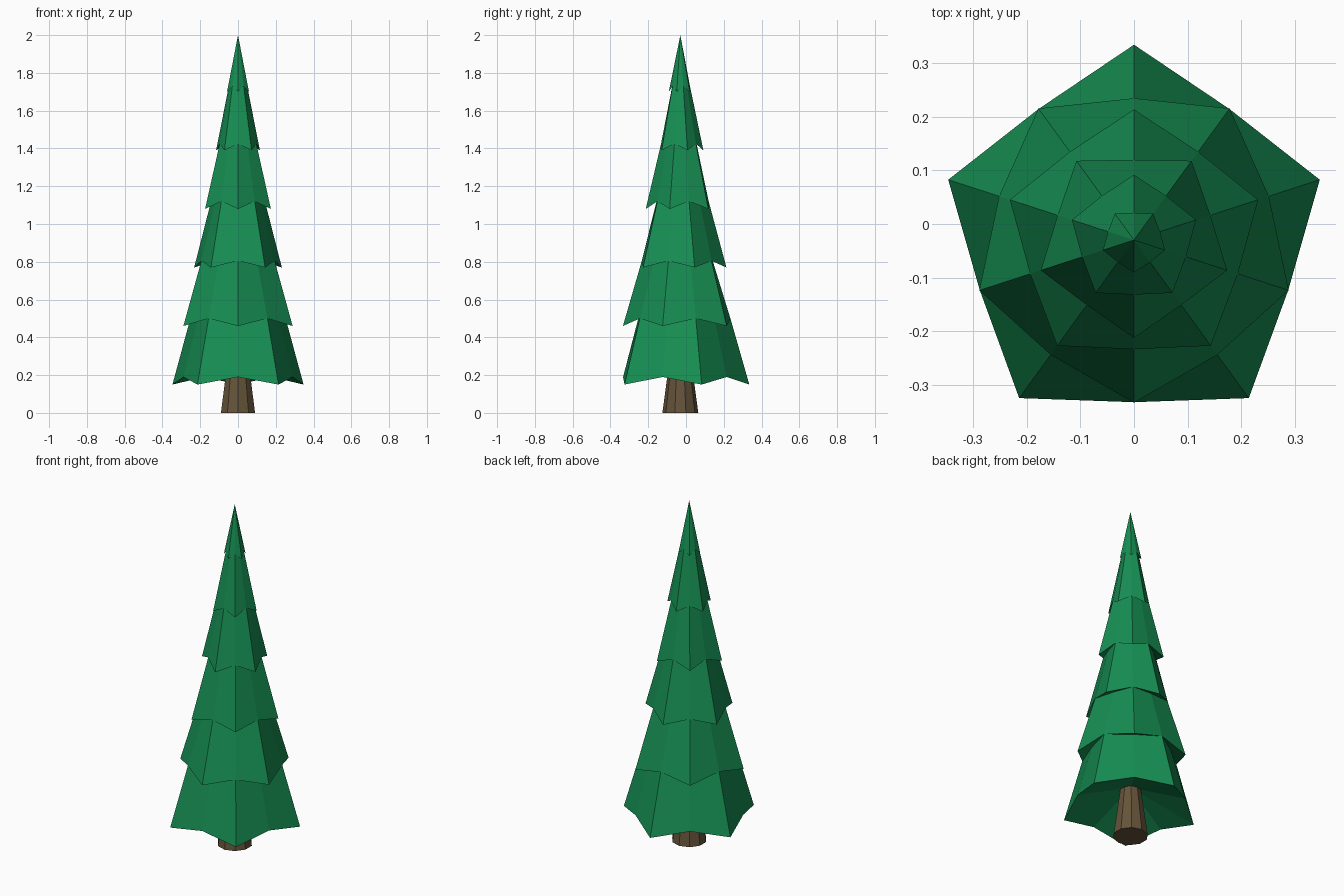
import bpy, bmesh, math

if "Cube" in bpy.data.objects:
    bpy.data.objects.remove(bpy.data.objects["Cube"])

CY = -0.03  # tree axis sits slightly forward of centre


def material(name, rgb):
    m = bpy.data.materials.new(name)
    m.diffuse_color = (*rgb, 1)
    m.use_nodes = True
    m.node_tree.nodes["Principled BSDF"].inputs["Base Color"].default_value = m.diffuse_color
    return m


def ring(bm, spots, first_angle=90):
    """Ring of 10 vertices alternating between two (radius, z) spots."""
    out = []
    for i in range(10):
        r, z = spots[i % 2]
        a = math.radians(first_angle + 36 * i)
        out.append(bm.verts.new((r * math.cos(a), CY + r * math.sin(a), z)))
    return out


def bridge(bm, low, high):
    for i in range(10):
        j = (i + 1) % 10
        bm.faces.new((low[i], low[j], high[j], high[i]))


def fan(bm, loop, z):
    c = bm.verts.new((0, CY, z))
    for i in range(10):
        bm.faces.new((loop[i], loop[(i + 1) % 10], c))


def finish(bm, name, mat):
    bmesh.ops.remove_doubles(bm, verts=bm.verts, dist=0.0005)
    bmesh.ops.recalc_face_normals(bm, faces=bm.faces)
    me = bpy.data.meshes.new(name)
    bm.to_mesh(me)
    bm.free()
    me.materials.append(mat)
    ob = bpy.data.objects.new(name, me)
    bpy.context.collection.objects.link(ob)


# Foliage tiers: drooping tip radius and z, notch radius and z
tiers = [
    (0.365, 0.15, 0.303, 0.19),
    (0.304, 0.46, 0.265, 0.50),
    (0.244, 0.77, 0.204, 0.805),
    (0.183, 1.08, 0.150, 1.12),
    (0.122, 1.39, 0.102, 1.425),
    (0.061, 1.70, 0.051, 1.73),
]
bm = bmesh.new()
neck = None
for n, (tr, tz, nr, nz) in enumerate(tiers):
    rim = ring(bm, [(tr, tz), (nr, nz)], 90 + 36 * (n % 2))
    if neck is None:
        fan(bm, rim, 0.30)          # hollow underside
    else:
        bridge(bm, neck, rim)       # overhang under this tier
    if n + 1 < len(tiers):
        r, z = tiers[n + 1][2:]
        neck = ring(bm, [(r, z), (r * 0.84, z)], 90 + 36 * (n % 2))
        bridge(bm, rim, neck)
        # next rim starts one step further round on even tiers, one back on odd
        neck = neck[1:] + neck[:1] if n % 2 == 0 else neck[-1:] + neck[:-1]
    else:
        fan(bm, rim, 2.0)           # pointed top
finish(bm, "foliage", material("needles", (0.008, 0.27, 0.085)))

# Trunk: tapered ten-sided post
bm = bmesh.new()
base = ring(bm, [(0.095, 0)] * 2)
top = ring(bm, [(0.052, 0.32)] * 2)
bridge(bm, base, top)
bm.faces.new(base)
bm.faces.new(top)
finish(bm, "trunk", material("bark", (0.13, 0.088, 0.042)))
